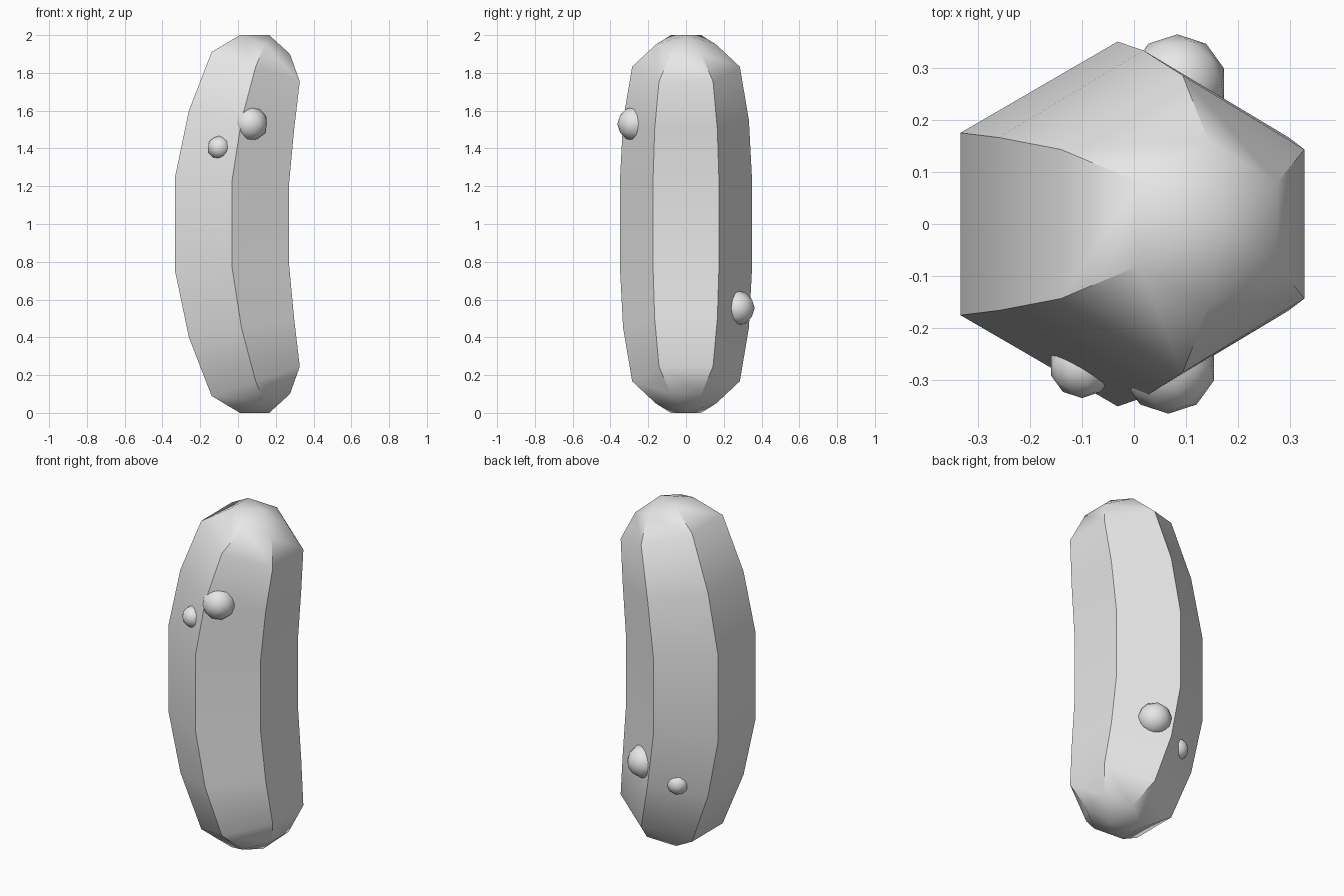
import bpy, bmesh, math

if "Cube" in bpy.data.objects:
    bpy.data.objects.remove(bpy.data.objects["Cube"])

grey = bpy.data.materials.new("light grey")
grey.diffuse_color = (0.8, 0.8, 0.8, 1)
grey.use_nodes = True
grey.node_tree.nodes["Principled BSDF"].inputs["Base Color"].default_value = grey.diffuse_color


def finish(name, bm, angle):
    bmesh.ops.recalc_face_normals(bm, faces=bm.faces)
    me = bpy.data.meshes.new(name)
    bm.to_mesh(me)
    bm.free()
    me.materials.append(grey)
    ob = bpy.data.objects.new(name, me)
    bpy.context.collection.objects.link(ob)
    bpy.ops.object.select_all(action='DESELECT')
    ob.select_set(True)
    bpy.context.view_layer.objects.active = ob
    bpy.ops.object.shade_smooth_by_angle(angle=math.radians(angle))
    return ob


# Bent six-sided body: each ring is (left x, left z, right x, right z, ridge y, side y)
upper = [(0.01, 2.0, 0.275, 1.9, 0.16, 0.08),
         (-0.14, 1.91, 0.327, 1.755, 0.285, 0.143),
         (-0.26, 1.6, 0.297, 1.5, 0.333, 0.166),
         (-0.333, 1.25, 0.27, 1.21, 0.35, 0.175)]
lower = [(lx, 2 - lz, rx, 2 - rz, ym, ys) for lx, lz, rx, rz, ym, ys in reversed(upper)]

bm = bmesh.new()
rings = []
for lx, lz, rx, rz, ym, ys in upper + lower:
    mx, mz = (lx + rx) / 2, (lz + rz) / 2
    rings.append([bm.verts.new(p) for p in (
        (lx, -ys, lz), (mx, -ym, mz), (rx, -ys, rz),
        (rx, ys, rz), (mx, ym, mz), (lx, ys, lz))])
for a, b in zip(rings, rings[1:]):
    for i in range(6):
        j = (i + 1) % 6
        bm.faces.new((a[i], a[j], b[j], b[i]))

# Pointed fans close both ends
for ring, z in ((rings[0], 2.0), (rings[-1], 0.0)):
    tip = bm.verts.new((0.165, 0, z))
    for i in range(6):
        bm.faces.new((ring[i], ring[(i + 1) % 6], tip))
finish("body", bm, 40)

# Round bumps half sunk into the sides
bumps = {"front_large_bump": (0.066, -0.272, 1.53, 0.092),
         "front_small_bump": (-0.10, -0.272, 1.405, 0.062),
         "back_large_bump": (0.083, 0.27, 0.555, 0.094),
         "back_small_bump": (-0.108, 0.23, 0.46, 0.062)}
for name, (x, y, z, r) in bumps.items():
    bm = bmesh.new()
    bmesh.ops.create_icosphere(bm, subdivisions=2, radius=r)
    bmesh.ops.translate(bm, verts=bm.verts, vec=(x, y, z))
    finish(name, bm, 60)
